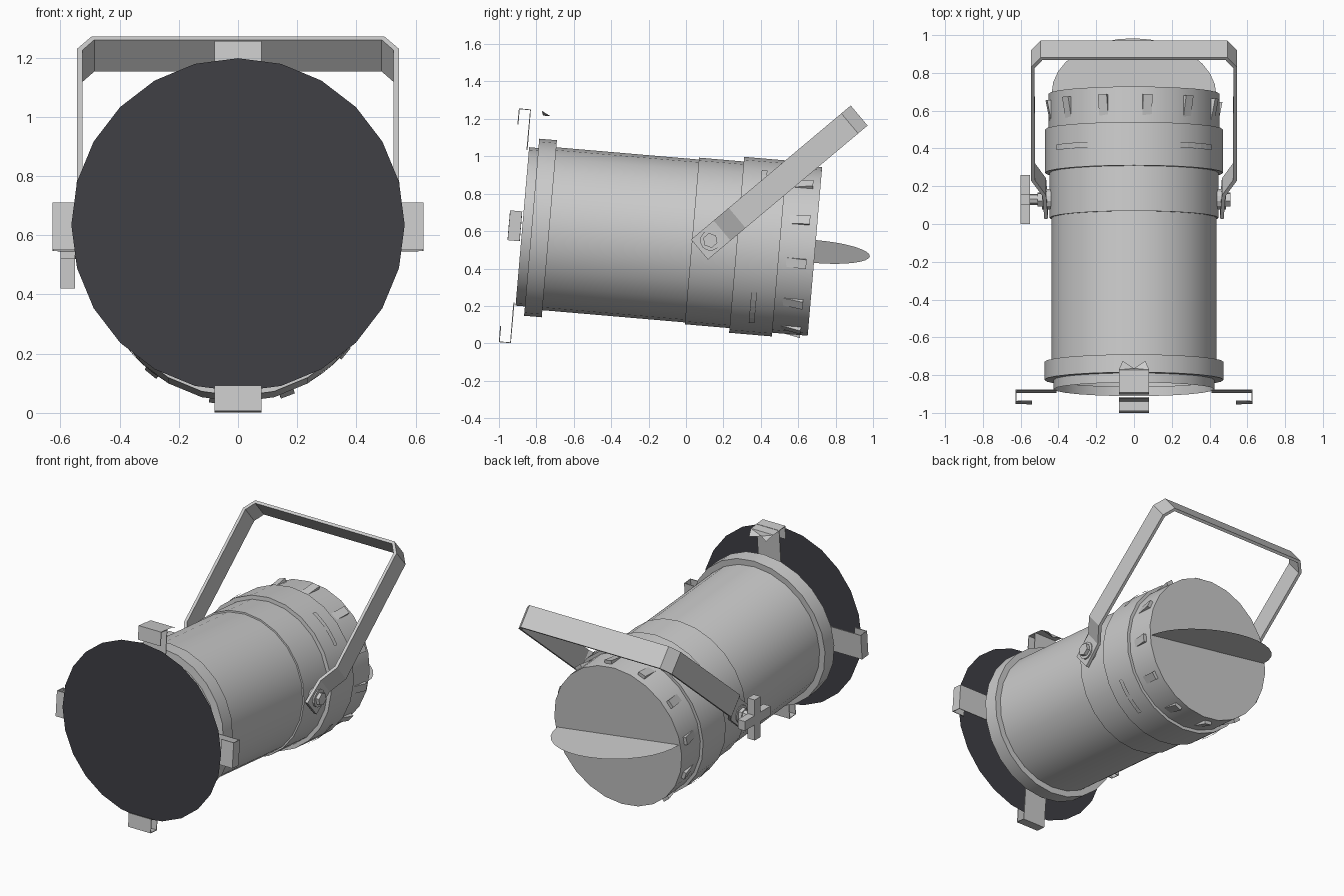
import bpy, bmesh
from math import sin, cos, pi, radians
from mathutils import Matrix, Vector

if "Cube" in bpy.data.objects:
    bpy.data.objects.remove(bpy.data.objects["Cube"])

TILT = radians(4.9)
# Can frame: x sideways, y backwards along the can axis, z up
CAN = Matrix.Translation((0, -0.875, 0.625)) @ Matrix.Rotation(-TILT, 4, 'X')
# Yoke frame: y along the arms, z across the strap, origin at the pivot
YOKE = Matrix.Translation((0, 0.13, 0.55)) @ Matrix.Rotation(radians(40), 4, 'X')


def make(name, verts, faces, mat=Matrix(), smooth=None):
    me = bpy.data.meshes.new(name)
    me.from_pydata([mat @ Vector(v) for v in verts], [], faces)
    bm = bmesh.new()
    bm.from_mesh(me)
    bmesh.ops.recalc_face_normals(bm, faces=bm.faces)
    bm.to_mesh(me)
    bm.free()
    ob = bpy.data.objects.new(name, me)
    bpy.context.collection.objects.link(ob)
    if smooth:
        bpy.ops.object.select_all(action='DESELECT')
        ob.select_set(True)
        bpy.context.view_layer.objects.active = ob
        bpy.ops.object.shade_smooth_by_angle(angle=radians(smooth))
    return ob


def lathe(name, profile, n=24):
    """Spin (axis position, radius) points round the can axis."""
    verts, faces = [], []
    for t, r in profile:
        verts += [(r * sin(2 * pi * i / n), t, r * cos(2 * pi * i / n)) for i in range(n)]
    for k in range(len(profile) - 1):
        for i in range(n):
            j = (i + 1) % n
            faces.append((k * n + i, k * n + j, (k + 1) * n + j, (k + 1) * n + i))
    return verts, faces


def box(name, lo, hi, mat):
    v = [(x, y, z) for x in (lo[0], hi[0]) for y in (lo[1], hi[1]) for z in (lo[2], hi[2])]
    f = [(0, 1, 3, 2), (4, 6, 7, 5), (0, 4, 5, 1), (2, 3, 7, 6), (0, 2, 6, 4), (1, 5, 7, 3)]
    return make(name, v, f, mat)


def cylinder(name, n, r, x0, x1, mat):
    v = [(x, r * cos(2 * pi * i / n), r * sin(2 * pi * i / n)) for x in (x0, x1) for i in range(n)]
    f = [(i, (i + 1) % n, n + (i + 1) % n, n + i) for i in range(n)]
    return make(name, v, f + [tuple(range(n)), tuple(range(n, 2 * n))], mat)


def strap(name, path, half, thick, mat, axis):
    """Bent sheet: a 2D path widened along one axis and thickened."""
    v = []
    for a, b in path:
        for w in (-half, half):
            v.append((a, b, w) if axis == 'z' else (w, a, b))
    f = [(2 * i, 2 * i + 1, 2 * i + 3, 2 * i + 2) for i in range(len(path) - 1)]
    ob = make(name, v, f, mat)
    m = ob.modifiers.new('thickness', 'SOLIDIFY')
    m.thickness, m.offset = thick, 0
    return ob


# Can body, open at the front, closed by a flat rear plate
v, f = lathe('can', [(0, .425), (.05, .425), (.05, .475), (.145, .475), (.145, .437),
                     (.91, .437), (.91, .447), (1.15, .447), (1.15, .472),
                     (1.38, .472), (1.38, .452), (1.57, .452)])
n = len(v)
make('can_body', v, f + [tuple(range(n - 24, n))], CAN, 30)

# Rear fin: half-round sheet, slightly rolled
arc = [(.44 * cos(pi * i / 16), 1.57 + .295 * sin(pi * i / 16), 0) for i in range(17)]
make('rear_fin', arc, [tuple(range(17))], CAN @ Matrix.Rotation(radians(8), 4, 'Y'))

# Vent louvers on the rear cap: wedges rising towards the back
for k in range(12):
    m = CAN @ Matrix.Rotation(radians(9 + 30 * k), 4, 'Y')
    make('vent_louver', [(-.025, 1.41, .446), (.025, 1.41, .446), (-.025, 1.53, .446),
                         (.025, 1.53, .446), (-.025, 1.53, .47), (.025, 1.53, .47)],
         [(0, 1, 5, 4), (2, 4, 5, 3), (0, 4, 2), (1, 3, 5), (0, 2, 3, 1)], m)

# Long curved slots on the rear band
for k in range(4):
    v = []
    for i in range(6):
        a = radians(45 + 90 * k - 14 + 28 * i / 5)
        v += [(.478 * sin(a), t, .478 * cos(a)) for t in (1.25, 1.28)]
    make('band_slot', v, [(2 * i, 2 * i + 1, 2 * i + 3, 2 * i + 2) for i in range(5)], CAN)

# Four frame clips round the front
for k in range(4):
    m = CAN @ Matrix.Rotation(pi / 2 * k, 4, 'Y')
    strap('frame_clip', [(-.01, .41), (-.01, .625), (-.07, .625), (-.07, .54)], .08, .006, m, 'y')

# Spring latch behind the top clip
make('top_latch', [(-.08, -.01, .625), (.08, -.01, .625), (.08, .05, .625), (-.08, .05, .625),
                   (-.06, .10, .60), (0, .06, .60), (.06, .10, .60)],
     [(0, 1, 2, 3), (3, 5, 4), (3, 2, 5), (2, 6, 5)], CAN)

# Dark front disc
disc = make('front_disc', [(.563 * sin(2 * pi * i / 24), -.975, .635 + .563 * cos(2 * pi * i / 24))
                           for i in range(24)], [tuple(range(24))])
dark = bpy.data.materials.new('dark')
dark.diffuse_color = (.05, .05, .06, 1)
dark.use_nodes = True
dark.node_tree.nodes["Principled BSDF"].inputs["Base Color"].default_value = dark.diffuse_color
disc.data.materials.append(dark)

# Yoke: one bent strap from pivot to pivot
half = [(.465, -.075), (.475, .085), (.535, .19), (.535, .97), (.49, 1.03)]
strap('yoke', half + [(-x, y) for x, y in reversed(half)], .07, .02, YOKE, 'z')

# Pivot bolts on both sides
for s in (1, -1):
    cylinder('pivot_washer', 12, .055, s * .44, s * .488, YOKE)
    cylinder('pivot_nut', 6, .04, s * .48, s * .51, YOKE)

# Cross-shaped hand knob on the left pivot
cylinder('knob_stem', 8, .03, -.60, -.50, YOKE)
KNOB = Matrix.Translation((-.575, .13, .55))
box('knob_bar', (-.025, -.13, -.03), (.025, .13, .03), KNOB)
box('knob_bar', (-.025, -.03, -.13), (.025, .03, .13), KNOB)
